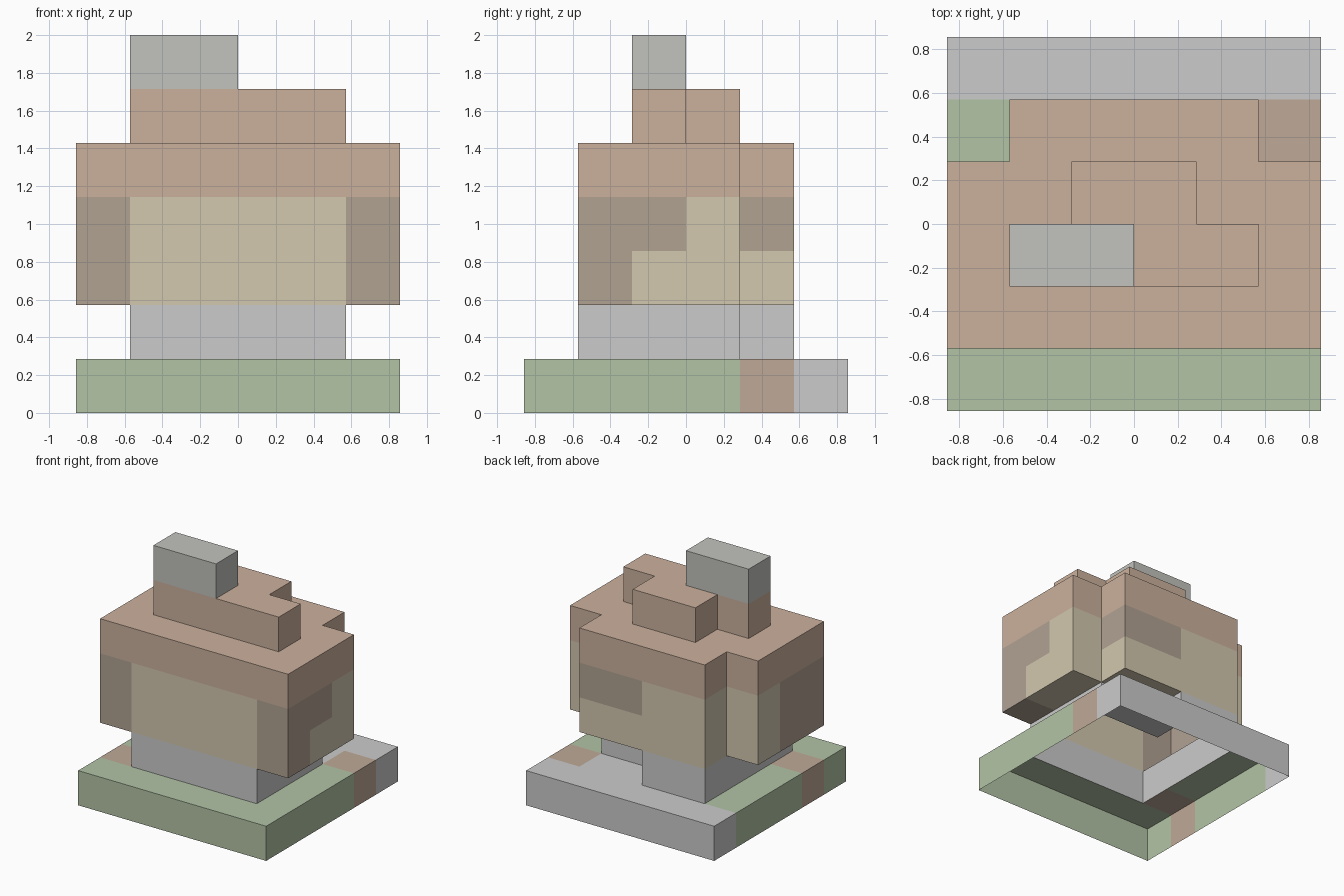
import bpy, bmesh
from mathutils import Vector

if "Cube" in bpy.data.objects:
    bpy.data.objects.remove(bpy.data.objects["Cube"])

U = 2 / 7                      # block size: the model is 6 x 6 x 7 blocks

# Each part: colour (None = grey) and block ranges (x0, x1, y0, y1, z0, z1), ends exclusive.
# Later parts replace earlier ones where they share blocks.
PARTS = {
    "lawn":        ((0.45, 0.55, 0.38, 1), [(0, 6, 0, 6, 0, 1)]),
    "stone_path":  ((0.53, 0.53, 0.52, 1), [(0, 6, 5, 6, 0, 1), (3, 5, 4, 5, 0, 1)]),
    "soil_patch":  ((0.52, 0.40, 0.31, 1), [(0, 1, 1, 2, 0, 1), (5, 6, 4, 5, 0, 1)]),
    # foundation is cut back on one side of the rear, forming the doorway recess
    "foundation":  ((0.62, 0.61, 0.60, 1), [(1, 5, 1, 4, 1, 2), (1, 3, 4, 5, 1, 2)]),
    # T-shaped house body that overhangs the foundation
    "plaster_wall": ((0.65, 0.58, 0.43, 1), [(0, 6, 1, 4, 2, 4), (1, 5, 4, 5, 2, 4)]),
    "timber":      ((0.44, 0.36, 0.29, 1), [(0, 1, 1, 3, 2, 4), (5, 6, 1, 2, 2, 4),
                                            (5, 6, 2, 3, 3, 4), (3, 5, 4, 5, 3, 4)]),
    "roof":        ((0.60, 0.44, 0.34, 1), [(0, 6, 1, 4, 4, 5), (1, 5, 4, 5, 4, 5)]),
    "roof_ridge":  ((0.60, 0.44, 0.34, 1), [(1, 5, 2, 3, 5, 6), (2, 4, 3, 4, 5, 6)]),
    "chimney":     ((0.54, 0.54, 0.51, 1), [(1, 3, 2, 3, 6, 7)]),
}

# Fill the block grid
blocks = {}
for part, (_, boxes) in PARTS.items():
    for x0, x1, y0, y1, z0, z1 in boxes:
        for x in range(x0, x1):
            for y in range(y0, y1):
                for z in range(z0, z1):
                    blocks[x, y, z] = part


def outer_faces(cell):
    """Corner loops of the sides of a block that touch open air."""
    centre = Vector(cell) + Vector((0.5, 0.5, 0.5))
    for axis in range(3):
        for sign in (-1, 1):
            step = [0, 0, 0]
            step[axis] = sign
            neighbour = tuple(c + s for c, s in zip(cell, step))
            # the shell is open underneath
            if neighbour in blocks or neighbour[2] < 0:
                continue
            n, a = Vector(step) / 2, Vector((0, 0, 0))
            a[(axis + 1) % 3] = 0.5
            b = n.cross(a) * 2
            yield [centre + n + p for p in (-a - b, a - b, a + b, b - a)]


def build(part, colour):
    bm = bmesh.new()
    for cell, owner in blocks.items():
        if owner == part:
            for loop in outer_faces(cell):
                bm.faces.new([bm.verts.new((p - Vector((3, 3, 0))) * U) for p in loop])
    bmesh.ops.remove_doubles(bm, verts=bm.verts, dist=1e-4)
    mesh = bpy.data.meshes.new(part)
    bm.to_mesh(mesh)
    bm.free()
    mat = bpy.data.materials.new(part)
    mat.diffuse_color = colour
    mat.use_nodes = True
    mat.node_tree.nodes["Principled BSDF"].inputs["Base Color"].default_value = mat.diffuse_color
    mesh.materials.append(mat)
    bpy.context.collection.objects.link(bpy.data.objects.new(part, mesh))


for name, (colour, _) in PARTS.items():
    build(name, colour)
